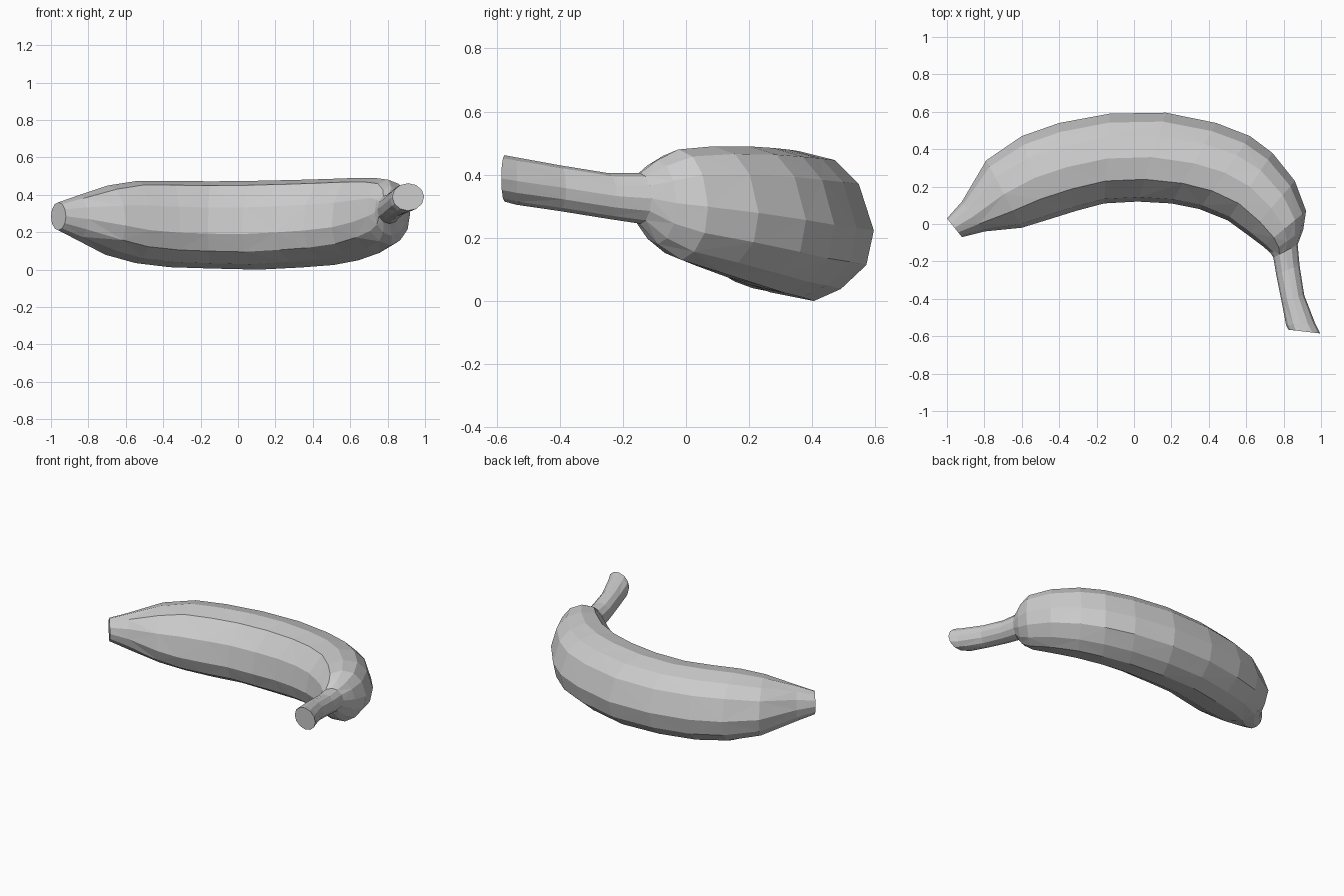
import bpy
import math
from mathutils import Vector

cube = bpy.data.objects.get("Cube")
if cube:
    bpy.data.objects.remove(cube, do_unlink=True)

mat = bpy.data.materials.new("plain_grey")
mat.use_nodes = True
GREY = (0.6, 0.6, 0.6, 1)
mat.diffuse_color = GREY
mat.node_tree.nodes["Principled BSDF"].inputs["Base Color"].default_value = GREY

# Peel cross-section: u runs from the inner to the outer curve, v from bottom to top
PEEL = [(0, .40), (.05, .70), (.25, .95), (.5, 1), (.74, .94), (.9, .78),
        (1, .47), (.95, .24), (.78, .08), (.6, 0), (.3, .06), (.08, .2)]
SIDES = len(PEEL)
ROUND = [(.5 - .5 * math.cos(math.tau * i / SIDES),
          .5 + .5 * math.sin(math.tau * i / SIDES)) for i in range(SIDES)]

# Sections: inner x, y, outer x, y, bottom z, top z, amount of peel shape
BODY = [
    (-.92, -.07, -1, .03, .21, .36, 0),
    (-.80, -.04, -.92, .12, .16, .395, .3),
    (-.60, -.02, -.79, .34, .08, .45, .8),
    (-.47, .02, -.60, .47, .035, .475, 1),
    (-.31, .07, -.40, .54, .013, .475, 1),
    (-.16, .11, -.13, .59, .006, .472, 1),
    (.02, .12, .17, .595, 0, .475, 1),
    (.20, .11, .44, .54, .012, .48, 1),
    (.35, .08, .62, .47, .025, .485, 1),
    (.50, .02, .74, .38, .05, .49, 1),
    (.61, -.06, .86, .23, .09, .49, .9),
    (.69, -.12, .92, .07, .13, .48, .6),
    (.73, -.155, .905, -.03, .18, .445, .3),
    (.745, -.18, .875, -.11, .245, .405, 0),
]
STEM = [
    BODY[-1],
    (.76, -.27, .885, -.22, .26, .405, 0),
    (.79, -.42, .91, -.38, .285, .43, 0),
    (.813, -.54, .97, -.535, .305, .455, 0),
    (.825, -.565, .995, -.585, .315, .462, 0),
]


def ring(section):
    ix, iy, ox, oy, low, high, peel = section
    inner, outer = Vector((ix, iy, 0)), Vector((ox, oy, 0))
    points = []
    for p, r in zip(PEEL, ROUND):
        u, v = (Vector(r).lerp(Vector(p), peel))
        point = inner.lerp(outer, u)
        point.z = low + (high - low) * v
        points.append(point)
    return points


def loft(name, sections, cap_start=False, cap_end=False):
    verts = [p for s in sections for p in ring(s)]
    faces = []
    for row in range(len(sections) - 1):
        for i in range(SIDES):
            a, b = row * SIDES + i, row * SIDES + (i + 1) % SIDES
            c, d = b + SIDES, a + SIDES
            # Alternate the diagonals for an irregular faceted skin
            if (row + i) % 2:
                faces += [(a, b, c), (a, c, d)]
            else:
                faces += [(a, b, d), (b, c, d)]
    last = (len(sections) - 1) * SIDES
    if cap_start:
        faces.append(tuple(reversed(range(SIDES))))
    if cap_end:
        faces.append(tuple(range(last, last + SIDES)))
    mesh = bpy.data.meshes.new(name)
    mesh.from_pydata(verts, [], faces)
    mesh.materials.append(mat)
    mesh.validate()
    obj = bpy.data.objects.new(name, mesh)
    bpy.context.collection.objects.link(obj)
    return obj


# Curved fruit with its blunt tip, then the stem
loft("fruit_body", BODY, cap_start=True)
loft("fruit_stem", STEM, cap_end=True)
